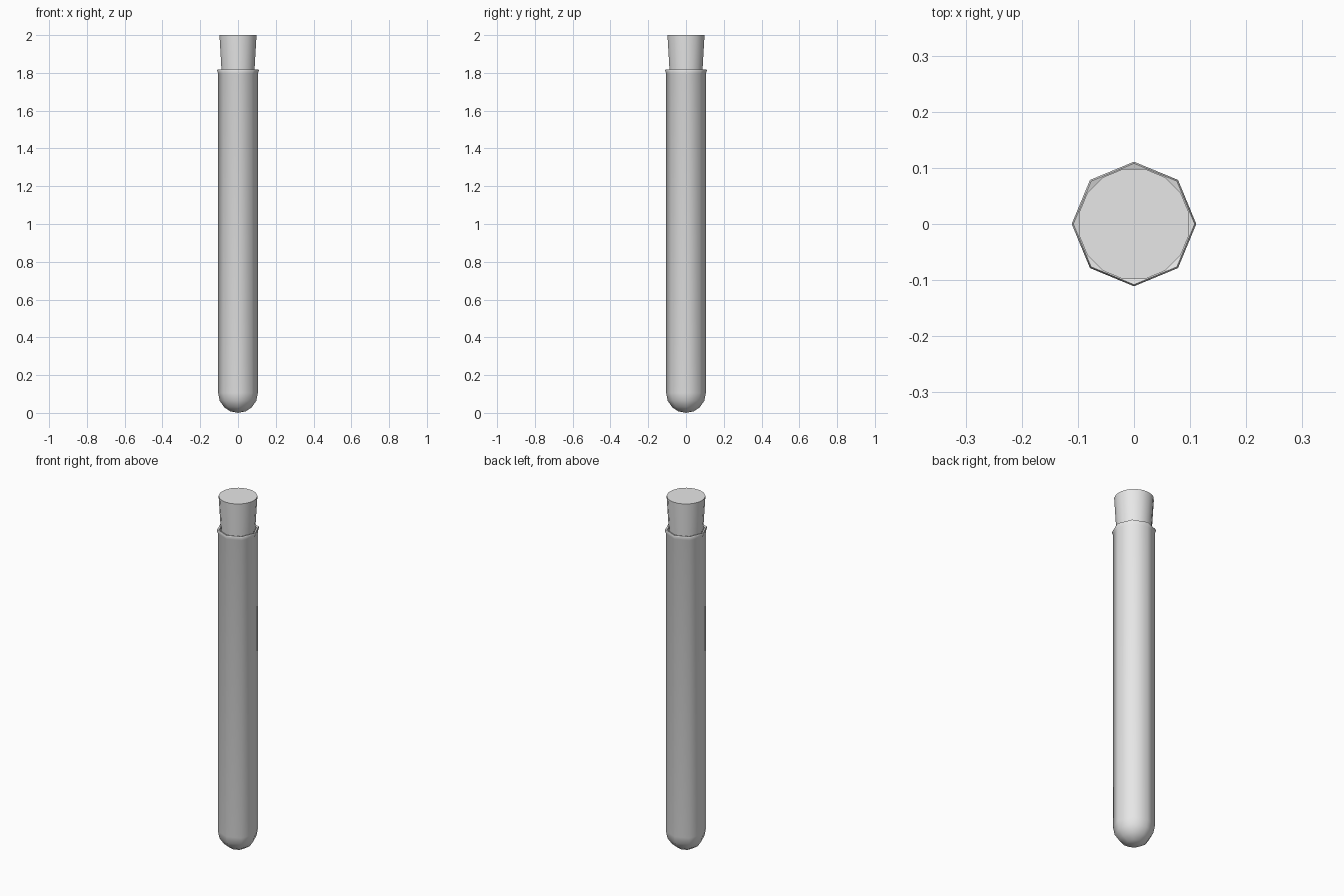
import bpy
import math

cube = bpy.data.objects.get("Cube")
if cube:
    bpy.data.objects.remove(cube, do_unlink=True)

grey = bpy.data.materials.new("light_grey")
grey.use_nodes = True
colour = (0.8, 0.8, 0.8, 1.0)
grey.diffuse_color = colour
grey.node_tree.nodes["Principled BSDF"].inputs["Base Color"].default_value = colour


def lathe(name, profile, sides, turn=0.0, smooth=60):
    """Revolve (radius, z) points, listed bottom to top on the outside, about z."""
    verts, rings, faces = [], [], []
    for r, z in profile:
        start = len(verts)
        if r == 0:
            verts.append((0, 0, z))
            rings.append([start] * sides)
            continue
        for i in range(sides):
            a = 2 * math.pi * i / sides + turn
            verts.append((r * math.cos(a), r * math.sin(a), z))
        rings.append(list(range(start, start + sides)))
    for low, high in zip(rings, rings[1:]):
        for i in range(sides):
            j = (i + 1) % sides
            quad = [low[i], low[j], high[j], high[i]]
            faces.append(list(dict.fromkeys(quad)))
    mesh = bpy.data.meshes.new(name)
    mesh.from_pydata(verts, [], faces)
    mesh.materials.append(grey)
    obj = bpy.data.objects.new(name, mesh)
    bpy.context.collection.objects.link(obj)
    bpy.ops.object.select_all(action="DESELECT")
    obj.select_set(True)
    bpy.context.view_layer.objects.active = obj
    bpy.ops.object.shade_smooth_by_angle(angle=math.radians(smooth))
    return obj


# Octagonal glass tube: round bottom, straight wall, flared lip, inner wall
R, STEPS = 0.105, 4
tube = [(0, 0)]
for k in range(1, STEPS + 1):
    a = math.pi / 2 * k / STEPS
    tube.append((R * math.sin(a), R * (1 - math.cos(a))))
tube += [(R, 1.795), (0.111, 1.812), (0.108, 1.818), (0.098, 1.815), (0.098, R)]
tube += [(0.07, 0.04), (0, 0.01)]
lathe("tube", tube, 8)

# Tapered stopper pushed into the mouth of the tube
stopper = [(0, 1.66), (0.08, 1.66), (0.1, 2.0), (0, 2.0)]
lathe("stopper", stopper, 16, turn=math.pi / 16, smooth=40)
